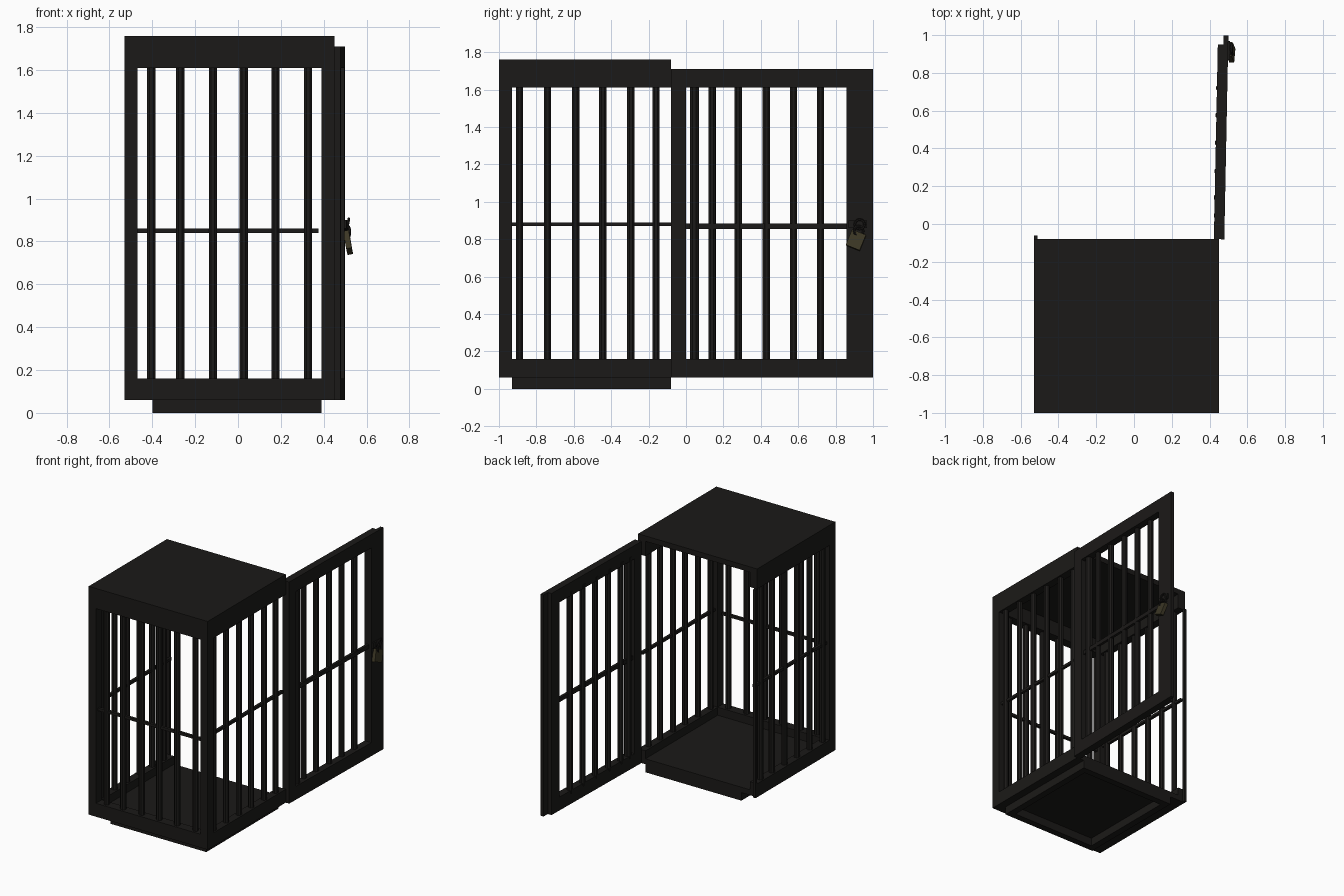
import bpy, math
from mathutils import Matrix, Vector

if "Cube" in bpy.data.objects:
    bpy.data.objects.remove(bpy.data.objects["Cube"])


def material(name, col):
    m = bpy.data.materials.new(name)
    m.diffuse_color = (*col, 1)
    m.use_nodes = True
    m.node_tree.nodes["Principled BSDF"].inputs["Base Color"].default_value = m.diffuse_color
    return m


IRON = material("black_iron", (0.011, 0.010, 0.009))
BRASS = material("dark_brass", (0.045, 0.038, 0.018))


def box(name, lo, hi, mat=IRON):
    lo, hi = Vector(lo), Vector(hi)
    bpy.ops.mesh.primitive_cube_add(size=1, location=(lo + hi) / 2)
    o = bpy.context.object
    o.name = name
    o.data.transform(Matrix.Diagonal((*(hi - lo), 1)))
    o.data.materials.append(mat)
    return o


def bar(name, x, y, z0=0.14, z1=1.64, r=0.021):
    bpy.ops.mesh.primitive_cylinder_add(vertices=8, radius=r, depth=z1 - z0,
                                        location=(x, y, (z0 + z1) / 2),
                                        rotation=(0, 0, math.pi / 8))
    o = bpy.context.object
    o.name = name
    o.data.materials.append(IRON)
    return o


X0, X1, Y0, Y1 = -0.53, 0.45, -1.0, -0.08
T = 0.06

# Roof, floor and hollow plinth
box("roof", (X0, Y0, 1.72), (X1, Y1, 1.76))
box("floor", (X0, Y0, 0.06), (X1, Y1, 0.10))
box("plinth_front", (-0.40, -0.93, 0), (0.39, -0.88, 0.06))
box("plinth_back", (-0.40, -0.13, 0), (0.39, Y1, 0.06))
box("plinth_left", (-0.40, -0.88, 0), (-0.35, -0.13, 0.06))
box("plinth_right", (0.34, -0.88, 0), (0.39, -0.13, 0.06))

# Wall rails on the front and both sides
for label, z0, z1 in (("bottom", 0.10, 0.16), ("top", 1.61, 1.72)):
    box(label + "_rail_front", (X0, Y0, z0), (X1, Y0 + 0.07, z1))
    box(label + "_rail_left", (X0, Y0 + 0.07, z0), (X0 + T, Y1, z1))
    box(label + "_rail_right", (X1 - T, Y0 + 0.07, z0), (X1, Y1, z1))

# Front corner posts and the door stop strip
box("post_left", (X0, Y0, 0.16), (X0 + T, Y0 + 0.07, 1.61))
box("post_right", (X1 - T, Y0, 0.16), (X1, Y0 + 0.07, 1.61))
box("door_stop", (X0, Y1, 0.06), (X0 + 0.02, Y1 + 0.018, 1.61))

# Bars and cross rods
for x in (-0.405, -0.27, -0.117, 0.027, 0.175, 0.327):
    bar("front_bar", x, -0.965)
for y in (-0.89, -0.74, -0.59, -0.445, -0.295, -0.16):
    bar("left_bar", X0 + 0.03, y)
    bar("right_bar", X1 - 0.03, y)
box("front_rod", (-0.50, -0.975, 0.84), (0.375, -0.955, 0.86))
box("left_rod", (X0 + 0.02, -0.95, 0.87), (X0 + 0.04, Y1, 0.89))
box("right_rod", (X1 - 0.04, -0.95, 0.87), (X1 - 0.02, Y1, 0.89))

# Open door: frame, lock flange, bars and rod
D0, D1 = 0.423, 0.478
door = [
    box("door_hinge_post", (D0, -0.08, 0.06), (D1, 0.0, 1.71)),
    box("door_lock_post", (D0, 0.86, 0.06), (D1, 0.95, 1.71)),
    box("door_lock_flange", (D1 - 0.025, 0.95, 0.06), (D1, 1.0, 1.71)),
    box("door_top_rail", (D0, 0.0, 1.61), (D1, 0.86, 1.71)),
    box("door_bottom_rail", (D0, 0.0, 0.06), (D1, 0.86, 0.16)),
    box("door_rod", (0.437, 0.0, 0.855), (0.457, 0.86, 0.885)),
    bar("door_inner_bar", 0.445, 0.045, r=0.026),
]
door += [bar("door_bar", 0.438, y) for y in (0.14, 0.28, 0.43, 0.575, 0.72)]

# Padlock: tilted body, shackle and staple
lock = box("padlock_body", (-0.013, -0.04, -0.045), (0.013, 0.04, 0.045), BRASS)
lock.location = (0.494, 0.91, 0.795)
lock.rotation_euler = (math.radians(-22), math.radians(-10), 0)
door.append(lock)
for name, loc, rot, r in (("shackle", (0.492, 0.925, 0.845), (-0.38, math.pi / 2, 0), 0.026),
                          ("staple", (0.492, 0.93, 0.88), (0, math.pi / 2 + 0.2, 0), 0.026)):
    bpy.ops.mesh.primitive_torus_add(major_segments=12, minor_segments=6, major_radius=r,
                                     minor_radius=0.007, location=loc, rotation=rot)
    o = bpy.context.object
    o.name = name
    o.data.materials.append(IRON)
    door.append(o)
door.append(box("hasp_plate", (D1, 0.87, 0.86), (D1 + 0.01, 0.97, 0.90)))

# Swing the door slightly about its hinge line
bpy.context.view_layer.update()
pivot = Vector((D0, -0.08, 0))
swing = Matrix.Translation(pivot) @ Matrix.Rotation(math.radians(-1.15), 4, 'Z') @ Matrix.Translation(-pivot)
for o in door:
    o.matrix_world = swing @ o.matrix_world
